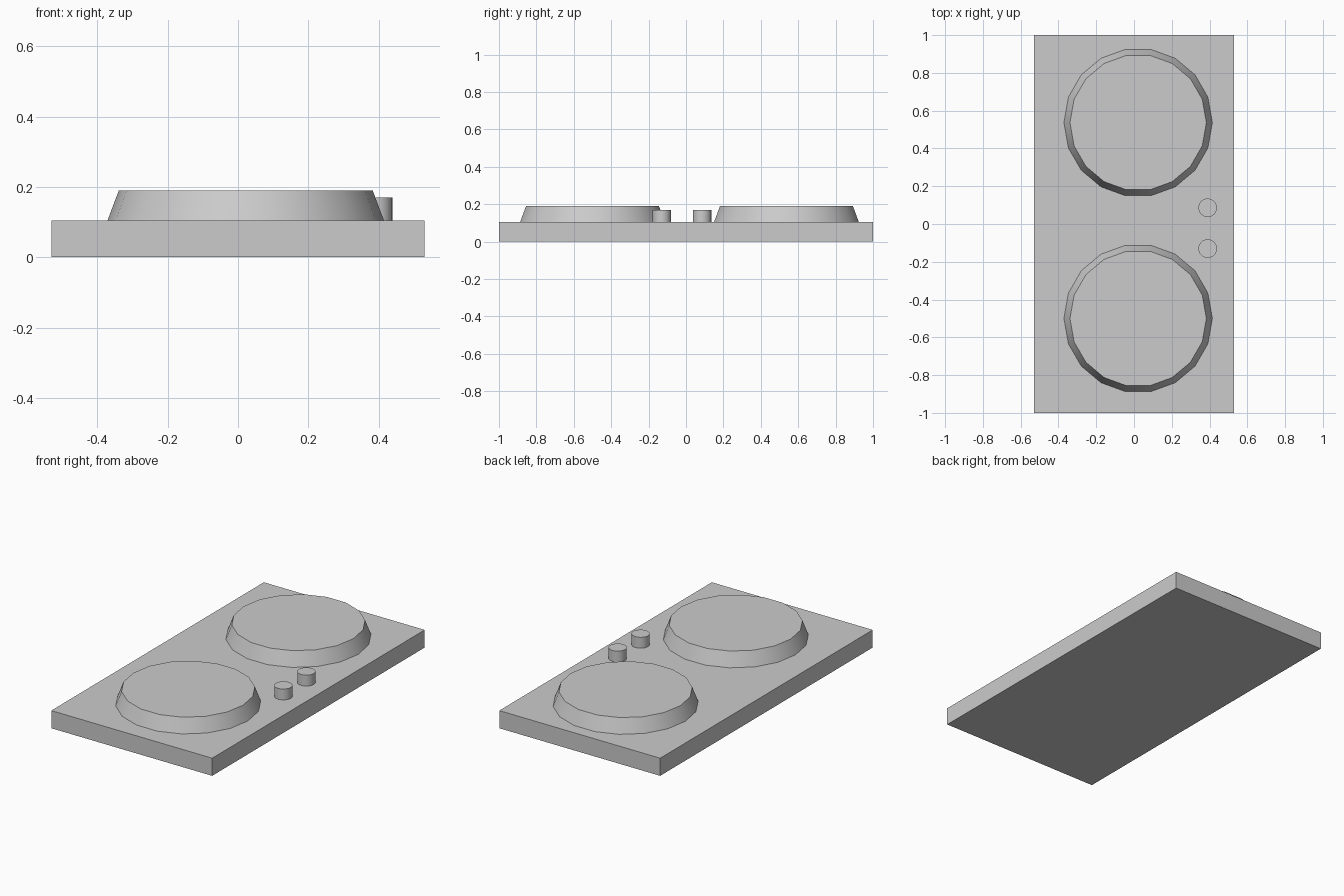
import bpy, math

if "Cube" in bpy.data.objects:
    bpy.data.objects.remove(bpy.data.objects["Cube"])

BASE_TOP = 0.105


def disc(name, x, y, sides, r_bottom, r_top, z_top):
    """Smooth-sided round part standing on the base plate, first corner on +x."""
    height = z_top - BASE_TOP
    bpy.ops.mesh.primitive_cone_add(
        vertices=sides, radius1=r_bottom, radius2=r_top, depth=height,
        location=(x, y, BASE_TOP + height / 2), rotation=(0, 0, math.pi / 2))
    ob = bpy.context.object
    ob.name = name
    bpy.ops.object.shade_smooth_by_angle(angle=math.radians(35))
    return ob


# Base plate
bpy.ops.mesh.primitive_cube_add(size=1, location=(0, 0, BASE_TOP / 2))
base = bpy.context.object
base.name = "base_plate"
base.scale = (1.06, 2.0, BASE_TOP)
bpy.ops.object.transform_apply(location=False, rotation=False, scale=True)

# Tapered hot plates
for name, y in (("front_hot_plate", -0.5), ("back_hot_plate", 0.537)):
    disc(name, 0.022, y, 18, 0.393, 0.361, 0.19)

# Control knobs
for name, y in (("front_knob", -0.13), ("back_knob", 0.086)):
    disc(name, 0.39, y, 32, 0.049, 0.049, 0.17)
